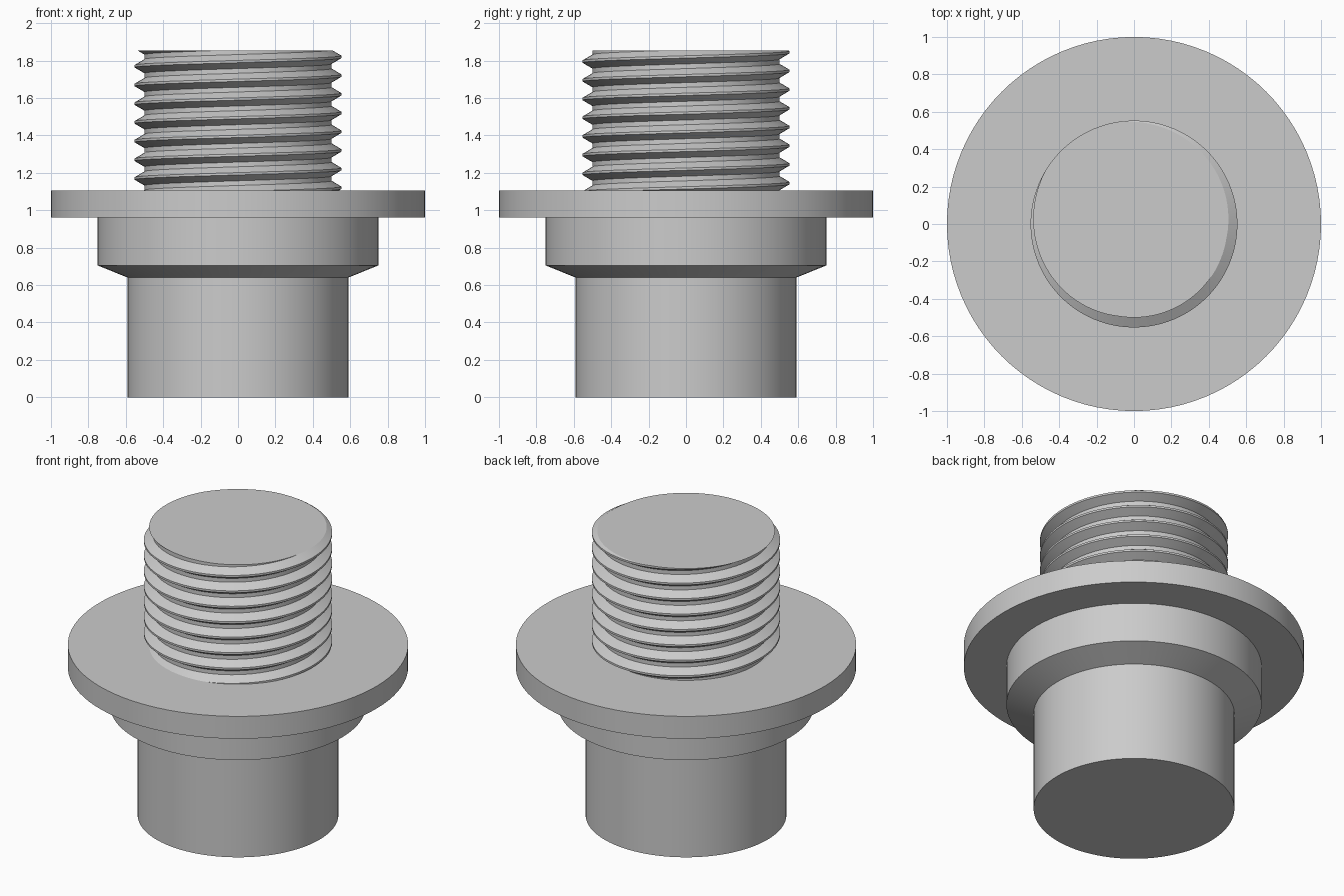
import bpy, bmesh, math

cube = bpy.data.objects.get("Cube")
if cube:
    bpy.data.objects.remove(cube, do_unlink=True)

SEGMENTS = 96
FLANGE_TOP, STUD_TOP = 1.105, 1.855
PITCH, ROOT, CREST = 0.1, 0.5, 0.553

metal = bpy.data.materials.new("light grey metal")
metal.use_nodes = True
grey = (0.6, 0.6, 0.6, 1)
metal.diffuse_color = grey
metal.node_tree.nodes["Principled BSDF"].inputs["Base Color"].default_value = grey


def finish(bm, name):
    """Turn a bmesh into a shaded object with the metal material."""
    bmesh.ops.recalc_face_normals(bm, faces=bm.faces)
    mesh = bpy.data.meshes.new(name)
    bm.to_mesh(mesh)
    bm.free()
    mesh.materials.append(metal)
    obj = bpy.data.objects.new(name, mesh)
    bpy.context.collection.objects.link(obj)
    bpy.ops.object.select_all(action='DESELECT')
    obj.select_set(True)
    bpy.context.view_layer.objects.active = obj
    bpy.ops.object.shade_smooth_by_angle(angle=math.radians(20))
    return obj


def ring(bm, radius, z):
    return [bm.verts.new((radius * math.cos(a), radius * math.sin(a), z))
            for a in (2 * math.pi * i / SEGMENTS for i in range(SEGMENTS))]


# Turned body: shank, chamfered shoulder and wide flange
bm = bmesh.new()
profile = [(0.59, 0), (0.59, 0.64), (0.75, 0.705), (0.75, 0.96),
           (1, 0.96), (1, FLANGE_TOP)]
rings = [ring(bm, r, z) for r, z in profile]
for low, high in zip(rings, rings[1:]):
    for i in range(SEGMENTS):
        j = (i + 1) % SEGMENTS
        bm.faces.new((low[i], low[j], high[j], high[i]))
bm.faces.new(rings[0])
bm.faces.new(rings[-1])
finish(bm, "flanged_body")

# Right-hand helical thread: one tooth profile repeated up the stud
bm = bmesh.new()
half_crest, half_root = PITCH / 16, PITCH / 8
tooth = [(CREST, -half_crest), (CREST, half_crest),
         (ROOT, PITCH / 2 - half_root), (ROOT, PITCH / 2 + half_root)]
columns = []
for i in range(SEGMENTS + 1):
    a = 2 * math.pi * i / SEGMENTS
    rise = 0.82 + PITCH * i / SEGMENTS
    columns.append([bm.verts.new((r * math.cos(a), r * math.sin(a), rise + turn * PITCH + z))
                    for turn in range(12) for r, z in tooth])
for left, right in zip(columns, columns[1:]):
    for k in range(len(left) - 1):
        bm.faces.new((left[k], right[k], right[k + 1], left[k + 1]))
bmesh.ops.remove_doubles(bm, verts=bm.verts, dist=0.0001)

# Trim the thread level at the flange and at the top, and close both ends
for z, direction in ((FLANGE_TOP - 0.01, -1), (STUD_TOP, 1)):
    cut = bmesh.ops.bisect_plane(
        bm, geom=bm.verts[:] + bm.edges[:] + bm.faces[:], dist=0.00001,
        plane_co=(0, 0, z), plane_no=(0, 0, direction), clear_outer=True)
    edges = [e for e in cut["geom_cut"] if isinstance(e, bmesh.types.BMEdge)]
    bmesh.ops.holes_fill(bm, edges=edges, sides=0)
finish(bm, "threaded_stud")
